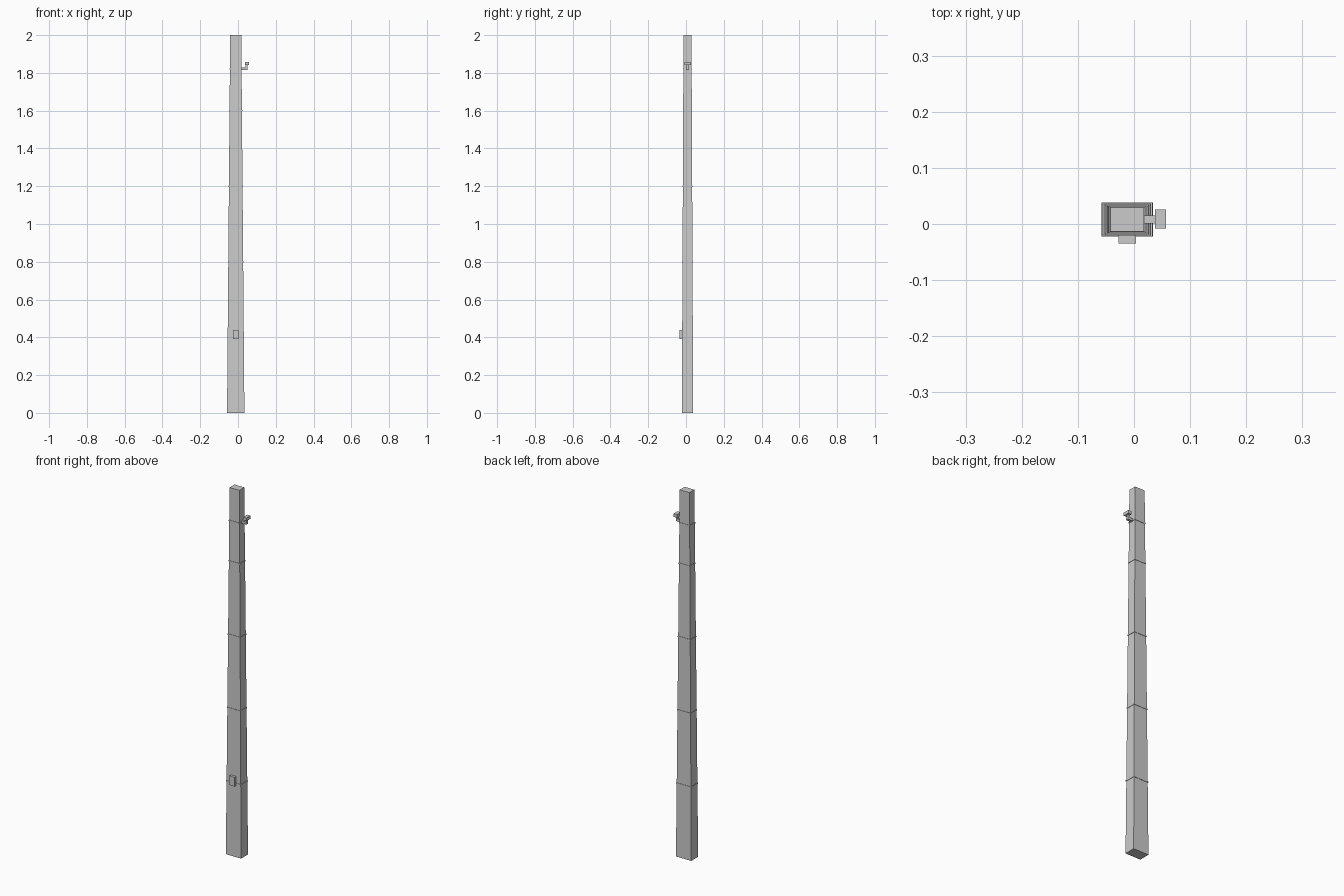
import bpy, bmesh

if "Cube" in bpy.data.objects:
    bpy.data.objects.remove(bpy.data.objects["Cube"])

CX, CY = -0.012, 0.008           # pole axis
BASE, TOP, H = (0.046, 0.030), (0.0295, 0.0212), 2.0


def half(z, grow=0.0):
    t = z / H
    return tuple(b + (a - b) * t + grow for a, b in zip(TOP, BASE))


def frustum(name, z0, z1, grow=0.0):
    bm = bmesh.new()
    rings = []
    for z in (z0, z1):
        hx, hy = half(z, grow)
        rings.append([bm.verts.new((CX + sx * hx, CY + sy * hy, z))
                      for sx, sy in ((-1, -1), (1, -1), (1, 1), (-1, 1))])
    lo, hi = rings
    bm.faces.new(lo[::-1])
    bm.faces.new(hi)
    for i in range(4):
        j = (i + 1) % 4
        bm.faces.new((lo[i], lo[j], hi[j], hi[i]))
    return finish(name, bm)


def box(name, x, y, z):
    bm = bmesh.new()
    bmesh.ops.create_cube(bm, size=1)
    for v in bm.verts:
        v.co = [(r[0] + r[1]) / 2 + c * (r[1] - r[0]) for r, c in zip((x, y, z), v.co)]
    return finish(name, bm)


def finish(name, bm):
    mesh = bpy.data.meshes.new(name)
    bm.to_mesh(mesh)
    bm.free()
    ob = bpy.data.objects.new(name, mesh)
    bpy.context.collection.objects.link(ob)
    return ob


# Tapered rectangular post
frustum("post", 0, H)

# Thin raised bands around the post
for i, z in enumerate((0.4, 0.8, 1.2, 1.6, 1.82)):
    frustum(f"band_{i + 1}", z - 0.003, z + 0.003, 0.002)

# Small box on the front face
box("front_box", (-0.0275, 0.0035), (-0.035, -0.015), (0.39, 0.44))

# Side hook: arm, upright stem and crossbar head
box("hook_arm", (0.012, 0.049), (0.001, 0.015), (1.816, 1.829))
box("hook_stem", (0.040, 0.049), (0.003, 0.015), (1.825, 1.845))
box("hook_head", (0.037, 0.057), (-0.008, 0.026), (1.841, 1.858))
